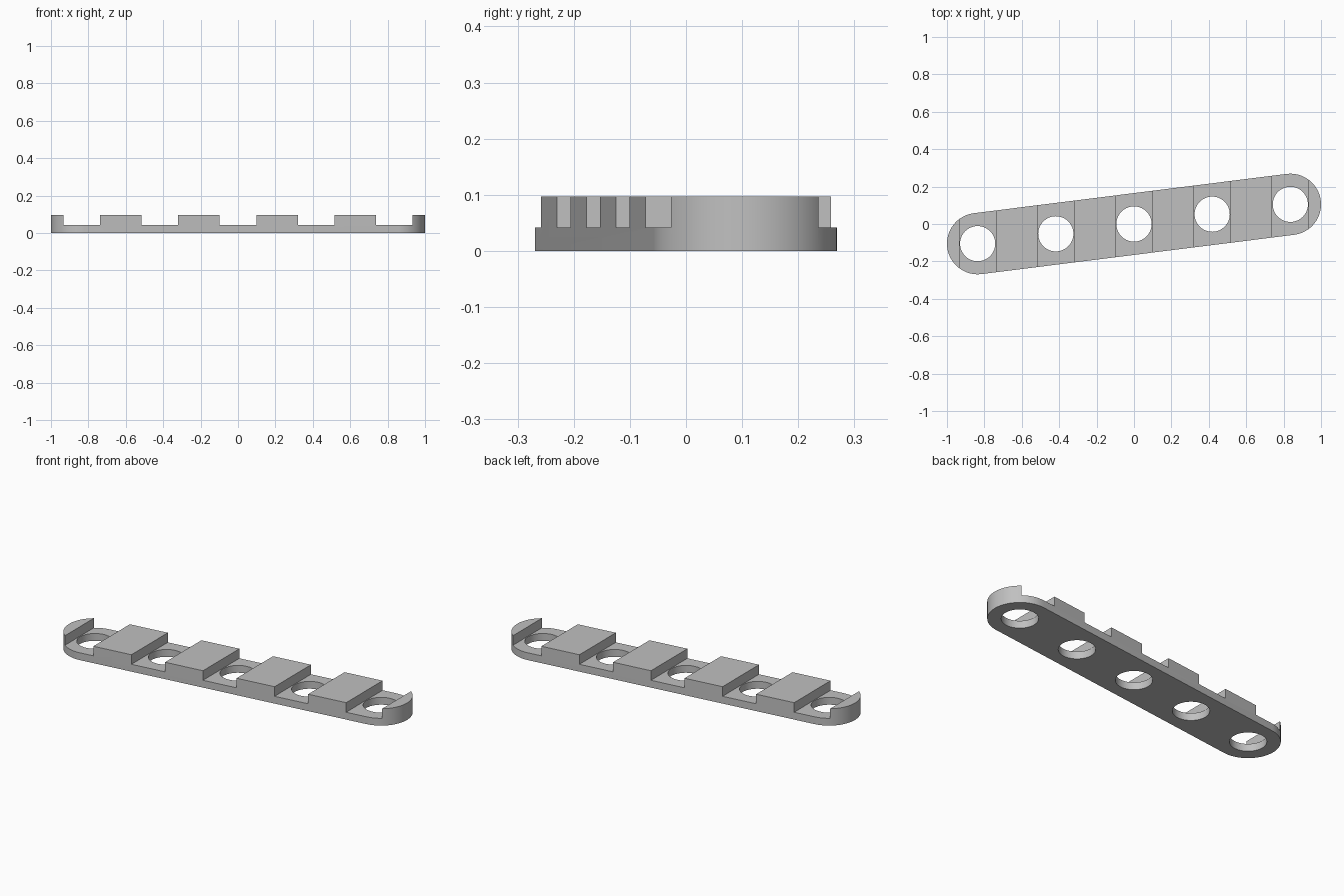
import bpy
import bmesh
from math import atan2, cos, sin, pi, radians

END_X, END_Y = 0.836, 0.105      # centre of the rounded end
RADIUS, HOLE_RADIUS = 0.164, 0.094
HEIGHT, FLOOR, SLOT_HALF = 0.097, 0.042, 0.098
ARC_STEPS = 32

cube = bpy.data.objects.get("Cube")
if cube:
    bpy.data.objects.remove(cube, do_unlink=True)

grey = bpy.data.materials.new("plain grey")
grey.use_nodes = True
colour = (0.53, 0.53, 0.53, 1)
grey.diffuse_color = colour
grey.node_tree.nodes["Principled BSDF"].inputs["Base Color"].default_value = colour


def prism(name, outline, bottom, top):
    """Extrude a counter-clockwise outline between two heights."""
    bm = bmesh.new()
    face = bm.faces.new([bm.verts.new((x, y, bottom)) for x, y in outline])
    side = bmesh.ops.extrude_face_region(bm, geom=[face])["geom"]
    raised = [v for v in side if isinstance(v, bmesh.types.BMVert)]
    bmesh.ops.translate(bm, verts=raised, vec=(0, 0, top - bottom))
    bmesh.ops.recalc_face_normals(bm, faces=bm.faces)
    mesh = bpy.data.meshes.new(name)
    bm.to_mesh(mesh)
    bm.free()
    mesh.materials.append(grey)
    obj = bpy.data.objects.new(name, mesh)
    bpy.context.collection.objects.link(obj)
    return obj


def arc(cx, cy, radius, start, sweep, steps):
    angles = [start + sweep * i / steps for i in range(steps + 1)]
    return [(cx + radius * cos(a), cy + radius * sin(a)) for a in angles]


# Bar with two rounded ends, lying at a slight angle
tilt = atan2(END_Y, END_X)
outline = (arc(END_X, END_Y, RADIUS, tilt - pi / 2, pi, ARC_STEPS)
           + arc(-END_X, -END_Y, RADIUS, tilt + pi / 2, pi, ARC_STEPS))
bar = prism("slotted_bar", outline, 0, HEIGHT)

# Five crosswise slots, each with a round hole through its floor
cutters = []
for i in range(-2, 3):
    x, y = END_X * i / 2, END_Y * i / 2
    left, right = x - SLOT_HALF, x + SLOT_HALF
    slot = [(left, -0.5), (right, -0.5), (right, 0.5), (left, 0.5)]
    hole = arc(x, y, HOLE_RADIUS, 0, 2 * pi, 2 * ARC_STEPS)[:-1]
    cutters.append(prism("slot_cutter", slot, FLOOR, 0.3))
    cutters.append(prism("hole_cutter", hole, -0.1, 0.2))

for cutter in cutters:
    cutter.hide_render = True
    cut = bar.modifiers.new(cutter.name, "BOOLEAN")
    cut.operation = "DIFFERENCE"
    cut.solver = "EXACT"
    cut.object = cutter

# Bake the cuts and remove the cutters
depsgraph = bpy.context.evaluated_depsgraph_get()
finished = bpy.data.meshes.new_from_object(bar.evaluated_get(depsgraph))
bar.modifiers.clear()
bar.data = finished
for cutter in cutters:
    bpy.data.objects.remove(cutter, do_unlink=True)

# Smooth the round walls, keep the edges sharp
bpy.ops.object.select_all(action="DESELECT")
bar.select_set(True)
bpy.context.view_layer.objects.active = bar
bpy.ops.object.shade_smooth_by_angle(angle=radians(30))
